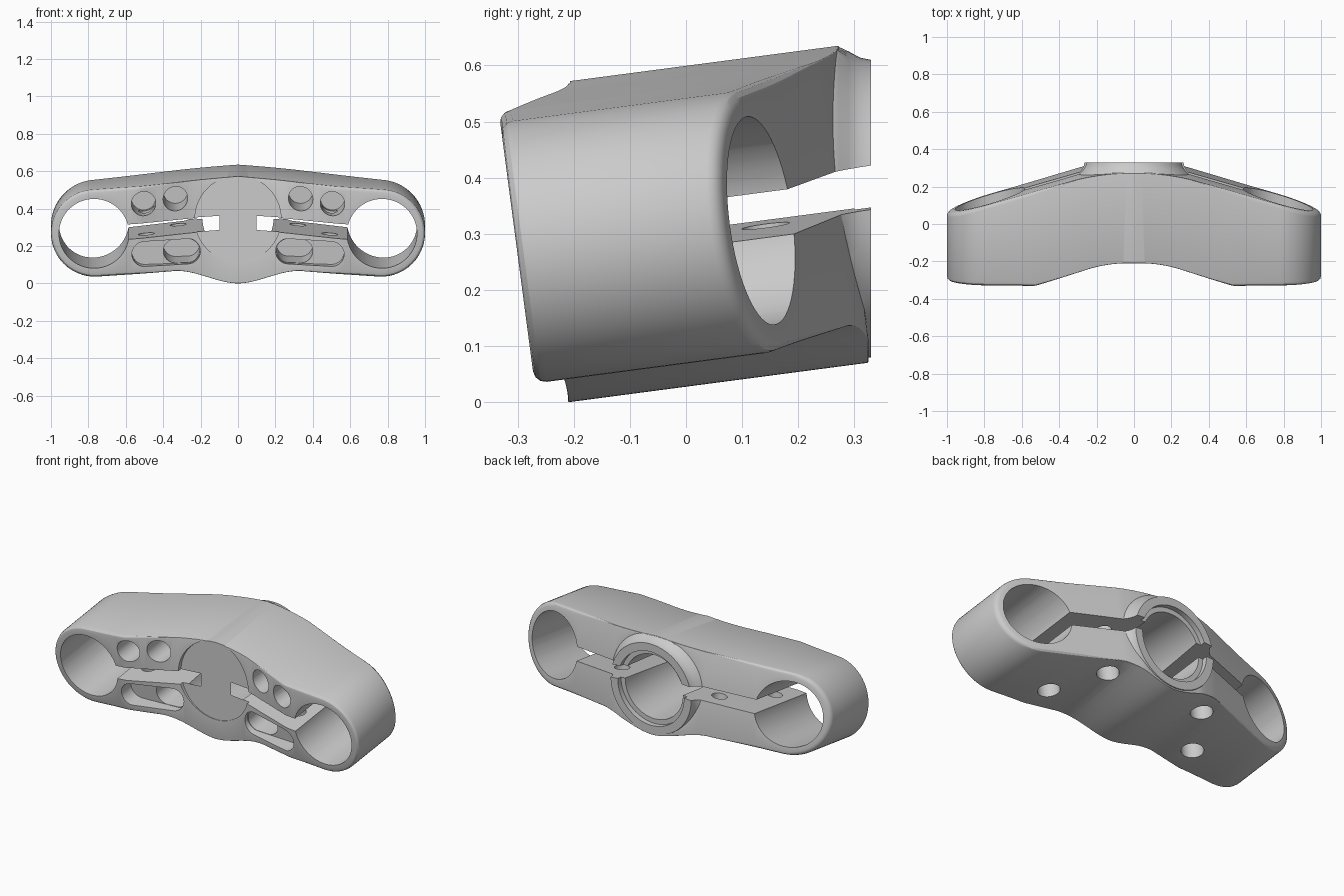
import bpy, bmesh
from math import sin, cos, pi, radians, sqrt, copysign
from mathutils import Matrix, Vector

if "Cube" in bpy.data.objects:
    bpy.data.objects.remove(bpy.data.objects["Cube"])

TILT = radians(7.5)
# Tilted frame of the fork tubes: x across, y along the tubes, z through the height
M = Matrix.Translation((0, 0, 0.32)) @ Matrix.Rotation(TILT, 4, 'X')
MI = M.inverted()
CX, CW, R = 0.765, -0.014, 0.235      # rounded outer end
AXIS_Z = 0.345                        # height of the level centre bore


def make(name, bm):
    bmesh.ops.recalc_face_normals(bm, faces=bm.faces[:])
    me = bpy.data.meshes.new(name)
    bm.to_mesh(me)
    bm.free()
    ob = bpy.data.objects.new(name, me)
    bpy.context.collection.objects.link(ob)
    return ob


def smooth(t):
    t = max(0, min(1, t))
    return t * t * (3 - 2 * t)


# Outline and face shapes of the clamp
def top_w(x):
    x = abs(x)
    if x < 0.782:
        return 0.277 - 0.0724 * x
    return CW + sqrt(max(0, R * R - (x - CX) ** 2))


def bottom_w(x):
    x = abs(x)
    if x < 0.33:
        return -0.29 + 0.07 * smooth(x / 0.33)
    if x < 0.749:
        return -0.22 - 0.0285 * (x - 0.33) / 0.419
    return CW - sqrt(max(0, R * R - (x - CX) ** 2))


def front_v(x, w):
    u = (0.53 - abs(x)) / 0.38
    g = max(0, u) if u < 0.7 else 1 - max(0, 1.3 - u) ** 2 / 1.2
    return -0.305 * (1 - g) + g * (-0.21 + w * sin(TILT)) / cos(TILT)


def rear_v(x, w):
    x = abs(x)
    v = 0.19 + 0.3 * (0.58 - x) if x > 0.3 else 0.274 + 0.037 * (1 - (x / 0.3) ** 2)
    return min(v, (0.325 + w * sin(TILT)) / cos(TILT))


# Main body: rounded-edge rings joined front to back, capped with strips
half = [0.76 * i / 38 for i in range(39)] + [CX + R * sin(pi / 2 * k / 16) for k in range(1, 17)]
xs = [-x for x in reversed(half[1:])] + half
n = len(xs) - 1
outline = [(x, top_w(x)) for x in xs] + [(x, bottom_w(x)) for x in reversed(xs[1:-1])]
outline[0], outline[n] = (-1, CW), (1, CW)
N = len(outline)


def ring(bm, deg, rear):
    verts = []
    for i, (x, w) in enumerate(outline):
        a, b = outline[i - 1], outline[(i + 1) % N]
        d = Vector((b[0] - a[0], b[1] - a[1])).normalized()
        c = 0.002 + 0.02 * smooth((abs(x) - 0.25) / 0.4)
        inset = c * (1 - sin(radians(deg)))
        back = c * (1 - cos(radians(deg)))
        px, pw = x + d.y * inset, w - d.x * inset
        v = rear_v(px, pw) - back if rear else front_v(px, pw) + back
        verts.append(bm.verts.new(M @ Vector((px, v, pw))))
    return verts


bm = bmesh.new()
rings = [ring(bm, d, False) for d in (0, 30, 60, 90)] + [ring(bm, d, True) for d in (90, 60, 30, 0)]
for a, b in zip(rings, rings[1:]):
    for i in range(N):
        j = (i + 1) % N
        bm.faces.new((a[i], a[j], b[j], b[i]))
for r in (rings[0], rings[-1]):
    for i in range(n):
        quad = [r[i], r[i + 1], r[(N - i - 1) % N], r[(N - i) % N]]
        bm.faces.new(list(dict.fromkeys(quad)))
body = make("triple_clamp_body", bm)


# Helper solids
def cylinder(name, r, start, end):
    start, end = Vector(start), Vector(end)
    d = end - start
    bm = bmesh.new()
    rot = d.to_track_quat('Z', 'Y').to_matrix().to_4x4()
    bmesh.ops.create_cone(bm, cap_ends=True, segments=64, radius1=r, radius2=r, depth=d.length,
                          matrix=Matrix.Translation((start + end) / 2) @ rot)
    return make(name, bm)


def tube_cut(name, x, w, r, v0, v1):
    return cylinder(name, r, M @ Vector((x, v0, w)), M @ Vector((x, v1, w)))


def prism(name, pts, v0, v1):
    bm = bmesh.new()
    a = [bm.verts.new(M @ Vector((x, v0, w))) for x, w in pts]
    b = [bm.verts.new(M @ Vector((x, v1, w))) for x, w in pts]
    bm.faces.new(a)
    bm.faces.new(b)
    for i in range(len(pts)):
        j = (i + 1) % len(pts)
        bm.faces.new((a[i], a[j], b[j], b[i]))
    return make(name, bm)


def slot(name, s, x0, w0, x1, w1, r, v0, v1):
    # Rounded slot whose two ends are at x0 (inner) and x1 (outer)
    pts = [(x1 + r * sin(pi * k / 16), w1 + r * cos(pi * k / 16)) for k in range(17)]
    pts += [(x0 - r * sin(pi * k / 16), w0 - r * cos(pi * k / 16)) for k in range(17)]
    return prism(name, [(s * x, w) for x, w in pts], v0, v1)


def combine(tool, op):
    mod = body.modifiers.new(tool.name, 'BOOLEAN')
    mod.operation, mod.object, mod.solver = op, tool, 'EXACT'
    bpy.context.view_layer.objects.active = body
    bpy.ops.object.modifier_apply(modifier=mod.name)
    bpy.data.objects.remove(tool)


# Flared rear boss around the centre bore, kept inside the body outline
bm = bmesh.new()
prev = first = None
for r, y in ((0.31, 0.15), (0.31, 0.25), (0.297, 0.272), (0.28, 0.29), (0.269, 0.31), (0.265, 0.33)):
    cur = []
    for k in range(96):
        a = 2 * pi * k / 96
        p = MI @ Vector((r * cos(a), y, AXIS_Z + r * sin(a)))
        p.z = max(bottom_w(p.x) + 0.002, min(top_w(p.x) - 0.002, p.z))
        q = M @ p
        q.y = y
        cur.append(bm.verts.new(q))
    if prev:
        for k in range(96):
            j = (k + 1) % 96
            bm.faces.new((prev[k], prev[j], cur[j], cur[k]))
    first = first or cur
    prev = cur
bm.faces.new(first)
bm.faces.new(prev)
combine(make("rear_boss", bm), 'UNION')

# Centre bore with front spot face and rear counterbore
for name, r, y0, y1 in (("centre_bore", 0.19, -0.6, 0.6), ("front_spot_face", 0.23, -0.6, -0.207),
                        ("rear_counterbore", 0.218, 0.3, 0.6)):
    combine(cylinder(name, r, (0, y0, AXIS_Z), (0, y1, AXIS_Z)), 'DIFFERENCE')

for s in (1, -1):
    tools = [
        # Fork bore and clamp slit
        tube_cut("fork_bore", s * 0.77, CW, 0.187, -0.7, 0.7),
        prism("clamp_slit", [(s * 0.1, -0.007), (s * 0.7, -0.054), (s * 0.7, 0.028), (s * 0.1, 0.068)], -0.65, 0.65),
        # Front pockets: two round above, a stepped slot below
        tube_cut("upper_outer_pocket", s * 0.505, 0.146, 0.065, -0.6, -0.06),
        tube_cut("upper_inner_pocket", s * 0.335, 0.166, 0.065, -0.6, 0.06),
        slot("lower_pocket", s, 0.268, -0.117, 0.5, -0.125, 0.067, -0.6, -0.215),
        slot("lower_deep_pocket", s, 0.27, -0.118, 0.335, -0.12, 0.064, -0.6, 0.05),
    ]
    # Pinch bolt holes with counterbores from below
    for x, v in ((0.49, -0.14), (0.32, 0.14)):
        for r, w in ((0.043, 0.15), (0.06, -0.13)):
            tools.append(cylinder("bolt_hole", r, M @ Vector((s * x, v, -0.5)), M @ Vector((s * x, v, w))))
    for t in tools:
        combine(t, 'DIFFERENCE')

bpy.ops.object.select_all(action='DESELECT')
body.select_set(True)
bpy.context.view_layer.objects.active = body
bpy.ops.object.shade_smooth_by_angle(angle=radians(28))
